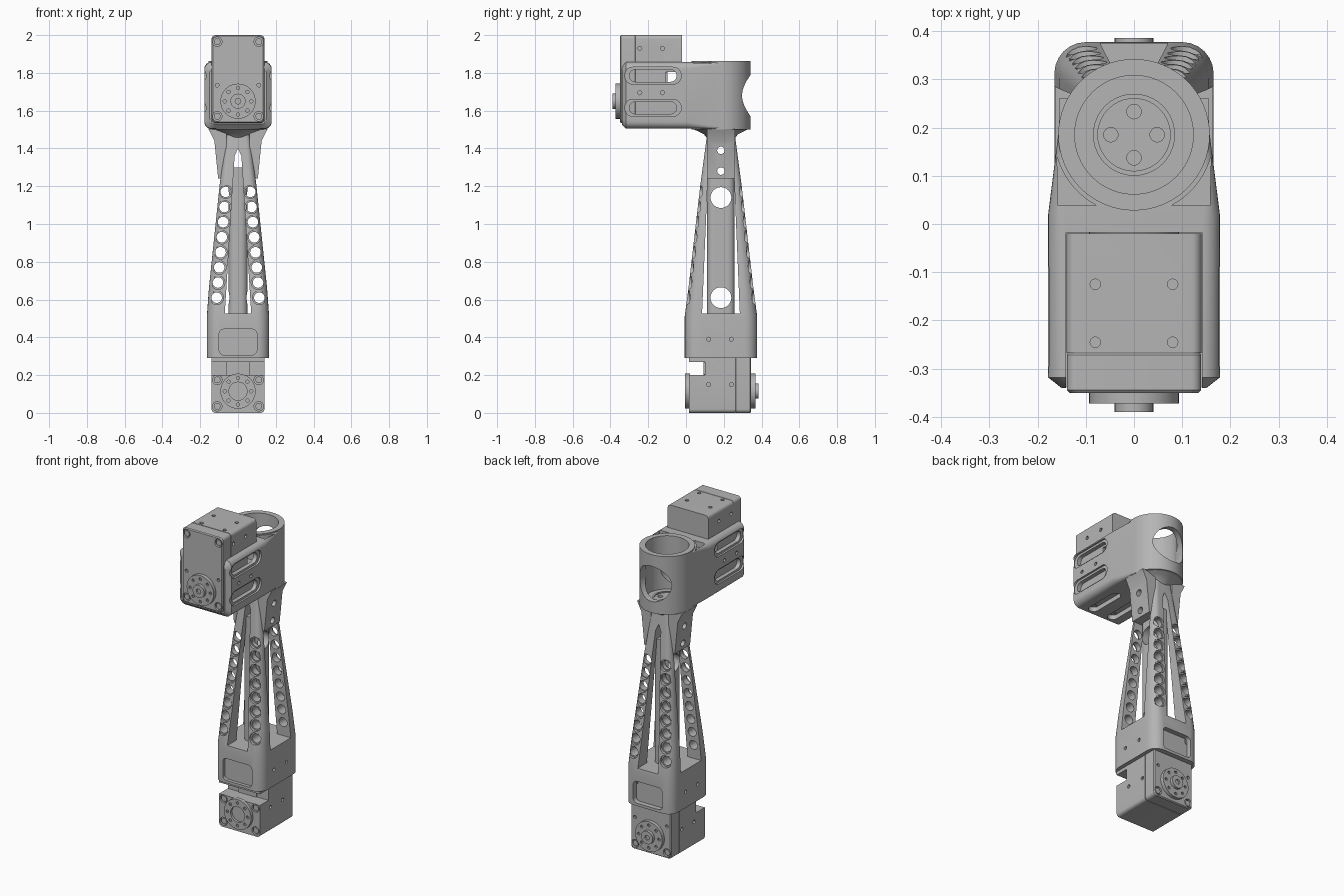
import bpy, bmesh
from math import pi, sin, cos, radians
from mathutils import Matrix

cube = bpy.data.objects.get("Cube")
if cube:
    bpy.data.objects.remove(cube, do_unlink=True)

metal = bpy.data.materials.new("grey metal")
metal.use_nodes = True
GREY = (0.46, 0.46, 0.46, 1)
metal.diffuse_color = GREY
for node in metal.node_tree.nodes:
    if node.type == 'BSDF_PRINCIPLED':
        node.inputs["Base Color"].default_value = GREY


def make(name, bm):
    bmesh.ops.recalc_face_normals(bm, faces=bm.faces[:])
    mesh = bpy.data.meshes.new(name)
    bm.to_mesh(mesh)
    bm.free()
    mesh.materials.append(metal)
    ob = bpy.data.objects.new(name, mesh)
    bpy.context.collection.objects.link(ob)
    return ob


def loft(name, sections, axis):
    """Skin a list of (position, outline) sections along an axis."""
    place = {'X': lambda a, b, t: (t, a, b), 'Y': lambda a, b, t: (a, t, b),
             'Z': lambda a, b, t: (a, b, t)}[axis]
    bm = bmesh.new()
    rings = [[bm.verts.new(place(a, b, t)) for a, b in pts] for t, pts in sections]
    n = len(rings[0])
    for lo, hi in zip(rings, rings[1:]):
        for i in range(n):
            j = (i + 1) % n
            bm.faces.new((lo[i], lo[j], hi[j], hi[i]))
    bm.faces.new(rings[0])
    bm.faces.new(rings[-1])
    return make(name, bm)


def prism(name, pts, axis, t0, t1):
    return loft(name, [(t0, pts), (t1, pts)], axis)


def rounded(cx, cy, hx, hy, r, n=6):
    pts = []
    for k, (sx, sy) in enumerate([(1, 1), (-1, 1), (-1, -1), (1, -1)]):
        for i in range(n + 1):
            a = (k + i / n) * pi / 2
            pts.append((cx + sx * (hx - r) + r * cos(a), cy + sy * (hy - r) + r * sin(a)))
    return pts


def circle(cx, cy, r, n=24):
    return [(cx + r * cos(2 * pi * i / n), cy + r * sin(2 * pi * i / n)) for i in range(n)]


def rod(name, cx, cy, r, axis, t0, t1, n=24):
    return prism(name, circle(cx, cy, r, n), axis, t0, t1)


def box(name, x, y, z):
    return prism(name, [(x[0], y[0]), (x[1], y[0]), (x[1], y[1]), (x[0], y[1])], 'Z', *z)


def combine(ob, tools, operation='DIFFERENCE'):
    """Apply one boolean with all tools merged, then drop the tools."""
    bm = bmesh.new()
    for t in tools:
        bm.from_mesh(t.data)
        bpy.data.objects.remove(t, do_unlink=True)
    tool = make("cutter", bm)
    tool.hide_render = True
    mod = ob.modifiers.new("cut", 'BOOLEAN')
    mod.operation, mod.solver, mod.object = operation, 'EXACT', tool
    mod.use_self = True
    graph = bpy.context.evaluated_depsgraph_get()
    mesh = bpy.data.meshes.new_from_object(ob.evaluated_get(graph))
    ob.modifiers.clear()
    ob.data = mesh
    bpy.data.objects.remove(tool, do_unlink=True)


SIDES = (-1, 1)


# Servo motor: output side at local y = 0 facing -y, standing on z = 0
def servo(prefix, matrix):
    axle = 0.115
    cover = loft(prefix + "_cover", [(0, rounded(0, .2325, .133, .2275, .018)),
                                     (.006, rounded(0, .2325, .139, .2325, .02)),
                                     (.079, rounded(0, .2325, .139, .2325, .02)),
                                     (.083, rounded(0, .2325, .136, .2295, .018))], 'Y')
    body = prism(prefix + "_body", rounded(0, .2325, .14, .2325, .02), 'Y', .083, .33)
    parts = [cover, body]
    combine(cover, [rod("c", s * .11, z, .025, 'Y', -.1, .014) for s in SIDES for z in (.035, .43)]
            + [rod("c", s * .11, .2, .01, 'Y', -.1, .014, 12) for s in SIDES])
    combine(body, [box("c", (-.3, .3), (.245, .4), (.2, .27))])
    combine(body, [rod("c", s * .11, z, .025, 'Y', .316, .4) for s in SIDES for z in (.035, .175)]
            + [rod("c", y, z, .011, 'X', s * .125, s * .2, 12)
               for s in SIDES for y in (.105, .225) for z in (.15, .395)]
            + [rod("c", s * .08, y, .011, 'Z', .45, .5, 12) for s in SIDES for y in (.105, .225)])
    for s in SIDES:
        for z in (.035, .43):
            parts.append(rod(prefix + "_front_screw", s * .11, z, .018, 'Y', .004, .02, 12))
        for z in (.035, .175):
            parts.append(rod(prefix + "_rear_screw", s * .11, z, .018, 'Y', .31, .326, 12))
    horn = rod(prefix + "_horn", 0, axle, .093, 'Y', -.022, .004, 40)
    hub = rod(prefix + "_hub", 0, axle, .04, 'Y', -.04, -.01, 28)
    idler = rod(prefix + "_idler", 0, axle, .093, 'Y', .325, .35, 40)
    ring = [circle(.07 * cos(i * pi / 4), axle + .07 * sin(i * pi / 4), .009, 10) for i in range(8)]
    combine(horn, [prism("c", c, 'Y', -.1, -.01) for c in ring])
    combine(idler, [prism("c", c, 'Y', .34, .4) for c in ring]
            + [rod("c", 0, axle, .048, 'Y', .335, .4)])
    combine(hub, [rod("c", 0, axle, .015, 'Y', -.1, -.03, 12)])
    ledge = prism(prefix + "_notch_plate", rounded(0, .235, .062, .034, .005), 'Y', .24, .253)
    for ob in parts + [horn, hub, idler, ledge]:
        ob.data.transform(matrix)


servo("upper_servo", Matrix.Translation((0, -.35, 1.535)))
servo("lower_servo", Matrix.Translation((0, .345, 0)) @ Matrix.Rotation(pi, 4, 'Z'))

# Tapered leg frame, opened into four corner struts
CY = 0.185
leg = loft("leg_frame", [(.29, rounded(0, CY, .165, .192, .065)),
                         (.51, rounded(0, CY, .165, .192, .065)),
                         (.66, rounded(0, CY, .154, .172, .055)),
                         (1.2, rounded(0, CY, .098, .11, .035)),
                         (1.5, rounded(0, CY, .06, .07, .025))], 'Z')
combine(leg, [box("c", (-.141, .141), (.014, .346), (.2, .49))])
combine(leg, [prism("c", rounded(0, .375, .1, .068, .025), 'Y', -.2, .6)])
combine(leg, [prism("c", [(-.07, .525), (.07, .525), (.018, 1.36), (0, 1.4), (-.018, 1.36)],
                    'Y', -.2, .6),
              prism("c", [(CY - .1, .525), (CY + .1, .525), (CY + .07, 1.24), (CY - .07, 1.24)],
                    'X', -.4, .4)])
through, sinks, pins = [], [], []
for i in range(8):
    f = i / 7
    z, x = .61 + .56 * f, .113 - .048 * f
    half = .178 - .066 * f
    for s in SIDES:
        through.append(rod("c", s * x, z, .028, 'Y', -.2, .6, 20))
        for d in SIDES:
            sinks.append(rod("c", s * x, z, .037 - .002 * f, 'Y',
                             CY + d * (half - .012), CY + d * .4, 20))
combine(leg, through)
combine(leg, sinks)
combine(leg, [rod("c", CY, z, .02, 'X', -.3, .3, 16) for z in (1.28, 1.39)])
combine(leg, [rod("c", y, .39, .011, 'X', s * .15, s * .3, 12) for s in SIDES for y in (.12, .24)])

# Core column between the struts
core = prism("core_column", rounded(0, CY, .05, .073, .035), 'Z', .5, 1.3)
combine(core, [rod("c", CY, z, .055, 'X', -.3, .3, 32) for z in (.61, 1.14)]
        + [rod("c", CY, 1.28, .02, 'X', -.3, .3, 16)])

# Side tabs and flared collar under the head
for s, side in ((1, "left"), (-1, "right")):
    tab = prism(side + "_neck_tab", [(s * x, z) for x, z in (
        (.06, 1.24), (.105, 1.24), (.125, 1.44), (.155, 1.502), (.06, 1.502))],
        'Y', CY - .075, CY + .075)
    combine(tab, [rod("c", CY, z, .02, 'X', -.3, .3, 16) for z in (1.28, 1.39)])
loft("neck_collar", [(z, circle(0, CY, r, 40)) for z, r in
                     ((1.45, .07), (1.475, .09), (1.49, .12), (1.505, .152))], 'Z')

# Head bracket: servo cradle blended into a round socket
head = loft("head_bracket", [(-.34, rounded(0, 1.681, .15, .155, .035)),
                             (-.318, rounded(0, 1.681, .178, .176, .04)),
                             (.02, rounded(0, 1.681, .178, .176, .035)),
                             (CY, rounded(0, 1.68, .157, .177, .012))], 'Y')
combine(head, [rod("ring", 0, CY, .157, 'Z', 1.5, 1.862, 64)], 'UNION')
combine(head, [box("c", (-.141, .141), (-.5, -.018), (1.533, 2))])
combine(head, [rod("c", 0, CY, .123, 'Z', 1.53, 2, 64)])
combine(head, [rod("c", 0, 1.68, .11, 'Y', CY, .5, 48)])
combine(head, [rod("c", 0, 1.655, .098, 'Y', -.1, .15, 40)])
combine(head, [prism("c", rounded(-.175, z, .125, .032, .031), 'X', -.3, .3) for z in (1.615, 1.785)]
        + [prism("c", rounded(s * .07, -.175, .03, .125, .029), 'Z', 1.4, 1.56) for s in SIDES])
combine(head, [prism("c", rounded(-.175, z, .15, .045, .044), 'X', s * .166, s * .3)
               for z in (1.615, 1.785) for s in SIDES])
combine(head, [rod("c", y, 1.695, .011, 'X', s * .16, s * .3, 12)
               for s in SIDES for y in (-.245, -.125)])

# Corner pockets beside the ring and bolt holes in the socket floor
pockets = []
for s in SIDES:
    arc = [(s * .166 * sin(a), CY - .166 * cos(a)) for a in
           (radians(22 + 52 * i / 8) for i in range(9))]
    pockets.append(prism("c", [(s * .157, .038), (s * .058, .038)] + arc, 'Z', 1.82, 2))
combine(head, pockets)
combine(head, [rod("c", .048 * cos(i * pi / 2), CY + .048 * sin(i * pi / 2), .015, 'Z', 1.515, 1.6, 16)
               for i in range(4)])
seat = rod("socket_floor_ring", 0, CY, .085, 'Z', 1.525, 1.536, 40)
combine(seat, [rod("c", 0, CY, .075, 'Z', 1.5, 1.6, 40)])

# Smooth the rounded faces, keep hard edges
bpy.ops.object.select_all(action='DESELECT')
for ob in bpy.context.scene.objects:
    if ob.type == 'MESH':
        ob.select_set(True)
        bpy.context.view_layer.objects.active = ob
bpy.ops.object.shade_smooth_by_angle(angle=radians(30))
